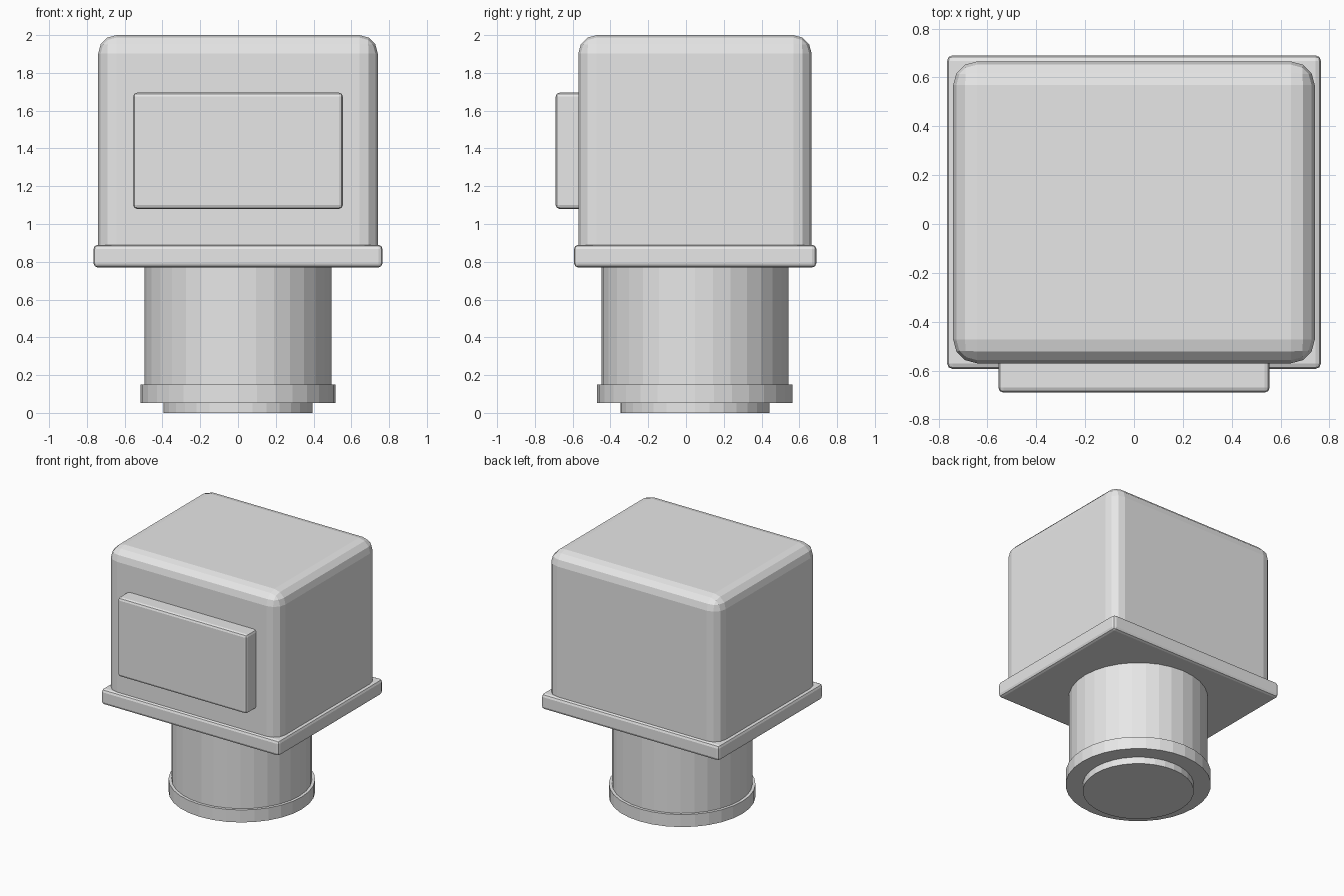
import bpy
import bmesh

if "Cube" in bpy.data.objects:
    bpy.data.objects.remove(bpy.data.objects["Cube"])

grey = bpy.data.materials.new("plain_grey")
grey.diffuse_color = (0.8, 0.8, 0.8, 1.0)
grey.use_nodes = True
grey.node_tree.nodes["Principled BSDF"].inputs["Base Color"].default_value = grey.diffuse_color

CY = 0.047  # shared y centre of housing and neck


def finish(name, bm):
    mesh = bpy.data.meshes.new(name)
    bm.to_mesh(mesh)
    bm.free()
    mesh.materials.append(grey)
    obj = bpy.data.objects.new(name, mesh)
    bpy.context.collection.objects.link(obj)


def rounded_box(name, lo, hi, radius, segments, keep_bottom=False):
    bm = bmesh.new()
    bmesh.ops.create_cube(bm, size=1)
    for v in bm.verts:
        for i in range(3):
            v.co[i] = lo[i] if v.co[i] < 0 else hi[i]
    edges = [e for e in bm.edges
             if not (keep_bottom and all(v.co.z == min(w.co.z for w in bm.verts) for v in e.verts))]
    bmesh.ops.bevel(bm, geom=edges, offset=radius, segments=segments,
                    profile=0.5, affect='EDGES', clamp_overlap=True)
    finish(name, bm)


def disc(name, radius, z0, z1):
    bm = bmesh.new()
    bmesh.ops.create_cone(bm, cap_ends=True, segments=32, radius1=radius,
                          radius2=radius, depth=z1 - z0)
    bmesh.ops.translate(bm, verts=bm.verts, vec=(0, CY, (z0 + z1) / 2))
    finish(name, bm)


# Upper housing: rounded block with open-edged bottom sunk in the rim
rounded_box("housing", (-0.74, -0.57, 0.84), (0.74, 0.665, 2.0), 0.097, 3, keep_bottom=True)
# Flange under the housing
rounded_box("flange", (-0.765, -0.593, 0.77), (0.765, 0.69, 0.89), 0.022, 2)
# Raised front panel
rounded_box("front_panel", (-0.555, -0.69, 1.08), (0.555, -0.5, 1.695), 0.02, 2)

# Round neck, collar and foot
disc("neck", 0.495, 0.10, 0.80)
disc("collar", 0.517, 0.053, 0.15)
disc("foot", 0.395, 0.0, 0.08)
